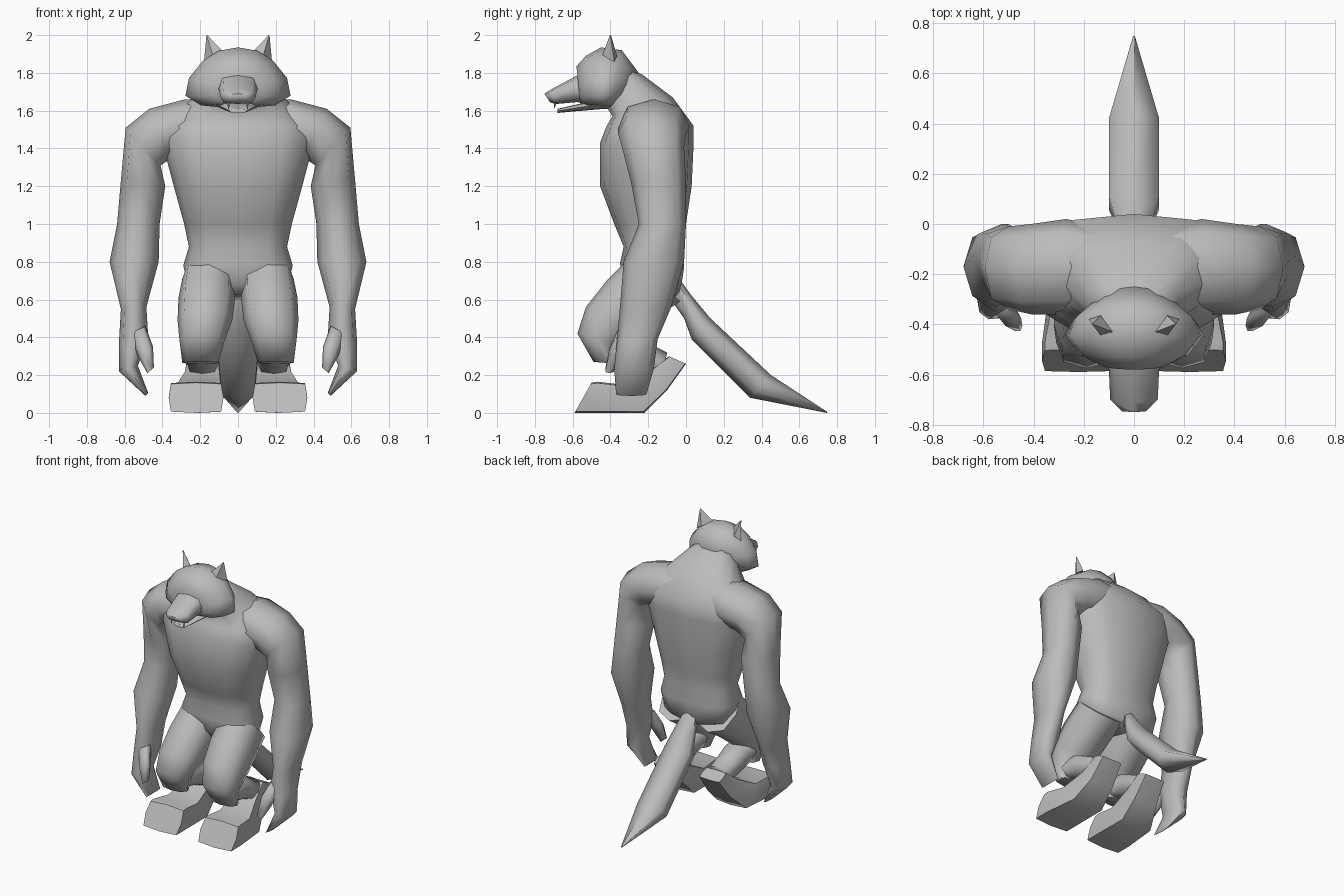
import bpy
import bmesh
import math
from mathutils import Vector

cube = bpy.data.objects.get("Cube")
if cube:
    bpy.data.objects.remove(cube, do_unlink=True)

grey = bpy.data.materials.new("plain_grey")
grey.use_nodes = True
grey.diffuse_color = (0.5, 0.5, 0.5, 1)
grey.node_tree.nodes["Principled BSDF"].inputs["Base Color"].default_value = (0.5, 0.5, 0.5, 1)


def soften(value, power):
    """Push a sine or cosine outwards so that a ring becomes boxier."""
    return math.copysign(abs(value) ** power, value) if abs(value) > 1e-6 else 0.0


def loft(name, rings, sides=8, power=0.8, taper=0.0, angle=75):
    """Skin a tube over rings, each given as (end, opposite end, half-width vector)."""
    bm = bmesh.new()
    loops = []
    for a, b, across in rings:
        a, b, across = Vector(a), Vector(b), Vector(across)
        loop = []
        for i in range(sides):
            turn = math.tau * i / sides
            c, s = soften(math.cos(turn), power), soften(math.sin(turn), power)
            point = (a + b) / 2 + (a - b) / 2 * c + across * s * (1 - taper * c)
            loop.append(bm.verts.new(point))
        loops.append(loop)
    for low, high in zip(loops, loops[1:]):
        for i in range(sides):
            j = (i + 1) % sides
            bm.faces.new((low[i], low[j], high[j], high[i]))
    bm.faces.new(loops[0])
    bm.faces.new(loops[-1])
    bmesh.ops.recalc_face_normals(bm, faces=bm.faces[:])
    mesh = bpy.data.meshes.new(name)
    bm.to_mesh(mesh)
    bm.free()
    mesh.materials.append(grey)
    obj = bpy.data.objects.new(name, mesh)
    bpy.context.collection.objects.link(obj)
    bpy.ops.object.select_all(action='DESELECT')
    obj.select_set(True)
    bpy.context.view_layer.objects.active = obj
    bpy.ops.object.shade_smooth_by_angle(angle=math.radians(angle))
    return obj


def side_rings(rows, sign=1):
    """Rows of (y, z) top, (y, z) bottom, centre x and half width."""
    return [((sign * x, *top), (sign * x, *bottom), (w, 0, 0)) for top, bottom, x, w in rows]


def front_rings(rows, sign):
    """Rows of (x, z) inner, (x, z) outer, front y and back y."""
    return [((sign * i[0], (f + k) / 2, i[1]), (sign * o[0], (f + k) / 2, o[1]),
             (0, (k - f) / 2, 0)) for i, o, f, k in rows]


# Pelvis, chest and neck as one skin
loft("torso", side_rings([
    ((-.28, .625), (-.06, .60), 0, .10),
    ((-.32, .68), (-.03, .64), 0, .26),
    ((-.35, .79), (-.01, .77), 0, .29),
    ((-.33, .88), (-.02, .88), 0, .26),
    ((-.38, 1.0), (0, 1.0), 0, .285),
    ((-.455, 1.2), (.03, 1.2), 0, .34),
    ((-.455, 1.43), (.04, 1.42), 0, .40),
    ((-.42, 1.52), (.04, 1.52), 0, .40),
    ((-.39, 1.57), (-.07, 1.67), 0, .29),
    ((-.42, 1.62), (-.23, 1.79), 0, .19),
    ((-.44, 1.68), (-.31, 1.83), 0, .14),
]), sides=12, power=0.75)

# Skull, muzzle and open lower jaw
loft("head", side_rings([
    ((-.25, 1.80), (-.33, 1.67), 0, .14),
    ((-.34, 1.92), (-.40, 1.61), 0, .23),
    ((-.45, 1.935), (-.44, 1.61), 0, .26),
    ((-.53, 1.89), (-.52, 1.62), 0, .20),
    ((-.58, 1.835), (-.56, 1.64), 0, .12),
]), sides=12, power=0.8, taper=0.35)
loft("muzzle", side_rings([
    ((-.48, 1.82), (-.48, 1.64), 0, .13),
    ((-.58, 1.785), (-.58, 1.645), 0, .10),
    ((-.71, 1.715), (-.69, 1.635), 0, .095),
    ((-.75, 1.69), (-.72, 1.645), 0, .06),
]), power=0.65)
loft("lower_jaw", side_rings([
    ((-.44, 1.66), (-.43, 1.61), 0, .12),
    ((-.57, 1.635), (-.57, 1.598), 0, .08),
    ((-.68, 1.61), (-.68, 1.588), 0, .045),
]), power=0.6)

# Tail with a ridge along its top
loft("tail", side_rings([
    ((-.05, .73), (-.08, .60), 0, .05),
    ((.03, .62), (-.01, .50), 0, .085),
    ((.13, .50), (.03, .39), 0, .115),
    ((.45, .20), (.34, .08), 0, .115),
    ((.75, .004), (.746, 0), 0, .004),
]), sides=6, power=1)

for side, sign in (("left", 1), ("right", -1)):
    # Thin pointed ear and fang
    loft(side + "_ear", [
        ((sign * .085, -.43, 1.92), (sign * .18, -.38, 1.86), (0, .04, 0)),
        ((sign * .163, -.40, 2.0), (sign * .167, -.40, 1.998), (0, .003, 0)),
    ], sides=4, power=1, angle=30)
    loft(side + "_fang", side_rings([
        ((-.70, 1.65), (-.68, 1.65), .05, .01),
        ((-.70, 1.61), (-.698, 1.61), .05, .002),
    ], sign), sides=4, power=1)

    # Shoulder, arm and hand tapering to the fingertips
    loft(side + "_arm", front_rings([
        ((.08, 1.42), (.10, 1.655), -.30, -.02),
        ((.26, 1.37), (.28, 1.66), -.36, .02),
        ((.35, 1.35), (.47, 1.61), -.36, 0),
        ((.41, 1.31), (.595, 1.51), -.34, -.01),
        ((.385, 1.2), (.62, 1.23), -.29, 0),
        ((.415, 1.0), (.64, 1.0), -.25, 0),
        ((.42, .8), (.68, .8), -.33, -.01),
        ((.485, .56), (.62, .55), -.35, -.08),
        ((.475, .40), (.63, .38), -.365, -.15),
        ((.53, .25), (.63, .22), -.38, -.17),
        ((.475, .105), (.49, .09), -.37, -.21),
    ], sign), power=0.92)
    loft(side + "_thumb", front_rings([
        ((.49, .46), (.57, .42), -.36, -.27),
        ((.45, .35), (.53, .30), -.41, -.34),
        ((.445, .24), (.48, .21), -.43, -.38),
    ], sign), sides=6)

    # Crouched thigh, shin running back to the heel, and long foot
    loft(side + "_thigh", side_rings([
        ((-.29, .83), (-.03, .59), .155, .14),
        ((-.42, .70), (-.14, .52), .165, .15),
        ((-.53, .56), (-.27, .42), .175, .145),
        ((-.575, .42), (-.37, .35), .19, .12),
        ((-.49, .27), (-.37, .26), .20, .095),
    ], sign), power=0.8)
    loft(side + "_shin", side_rings([
        ((-.48, .42), (-.43, .27), .195, .09),
        ((-.28, .41), (-.30, .24), .195, .095),
        ((-.10, .32), (-.13, .17), .185, .08),
    ], sign))
    loft(side + "_foot", side_rings([
        ((-.09, .30), (0, .26), .185, .085),
        ((-.20, .22), (-.10, .12), .19, .10),
        ((-.34, .15), (-.22, 0), .21, .13),
        ((-.47, .165), (-.48, 0), .222, .145),
        ((-.50, .16), (-.59, 0), .222, .145),
    ], sign), power=0.25, angle=50)
